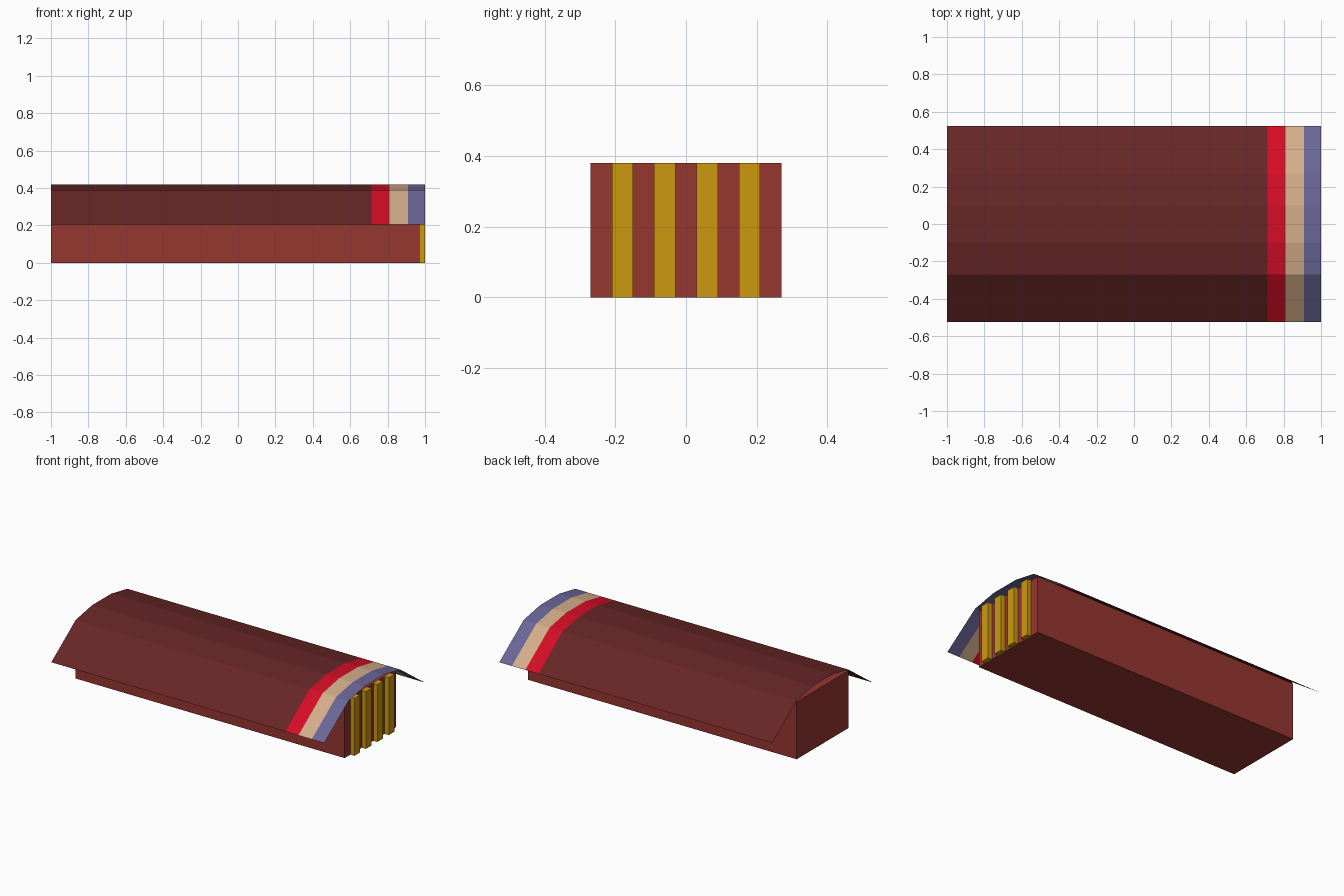
import bpy, bmesh

if "Cube" in bpy.data.objects:
    bpy.data.objects.remove(bpy.data.objects["Cube"])


def srgb(h):
    vals = [int(h[i:i + 2], 16) / 255 for i in (0, 2, 4)]
    return [v / 12.92 if v <= 0.04045 else ((v + 0.055) / 1.055) ** 2.4 for v in vals] + [1]


def material(name, h):
    m = bpy.data.materials.new(name)
    m.diffuse_color = srgb(h)
    m.use_nodes = True
    m.node_tree.nodes["Principled BSDF"].inputs["Base Color"].default_value = m.diffuse_color
    return m


brick = material("brick red", "96362F")
yellow = material("mustard yellow", "CC9A10")
maroon = material("dark maroon", "672626")
red = material("bright red", "D50D26")
tan = material("tan", "D4AE8A")
purple = material("dusty purple", "6B6698")


def finish(name, bm, mats):
    me = bpy.data.meshes.new(name)
    bm.to_mesh(me)
    bm.free()
    for m in mats:
        me.materials.append(m)
    ob = bpy.data.objects.new(name, me)
    bpy.context.collection.objects.link(ob)
    return ob


def box(name, lo, hi, mat):
    bm = bmesh.new()
    bmesh.ops.create_cube(bm, size=1)
    for v in bm.verts:
        v.co = [lo[i] if v.co[i] < 0 else hi[i] for i in range(3)]
    return finish(name, bm, [mat])


# Long building body
box("body", (-1, -0.27, 0), (0.97, 0.27, 0.38), brick)

# Four upright slats on the right end
for i in range(4):
    y = -0.18 + 0.12 * i
    box(f"end_slat_{i + 1}", (0.97, y - 0.03, 0), (1, y + 0.03, 0.38), yellow)

# Thin faceted roof sheet, one column of faces per colour band
half = [(0.525, 0.205), (0.27, 0.388), (0.1, 0.42)]
profile = [(-y, z) for y, z in half] + half[::-1]
stations = [-1, 0.715, 0.81, 0.908, 1]
bm = bmesh.new()
rows = [[bm.verts.new((x, y, z)) for y, z in profile] for x in stations]
for band, (a, b) in enumerate(zip(rows, rows[1:])):
    for j in range(len(profile) - 1):
        f = bm.faces.new((a[j], b[j], b[j + 1], a[j + 1]))
        f.material_index = band
finish("roof", bm, [maroon, red, tan, purple])
